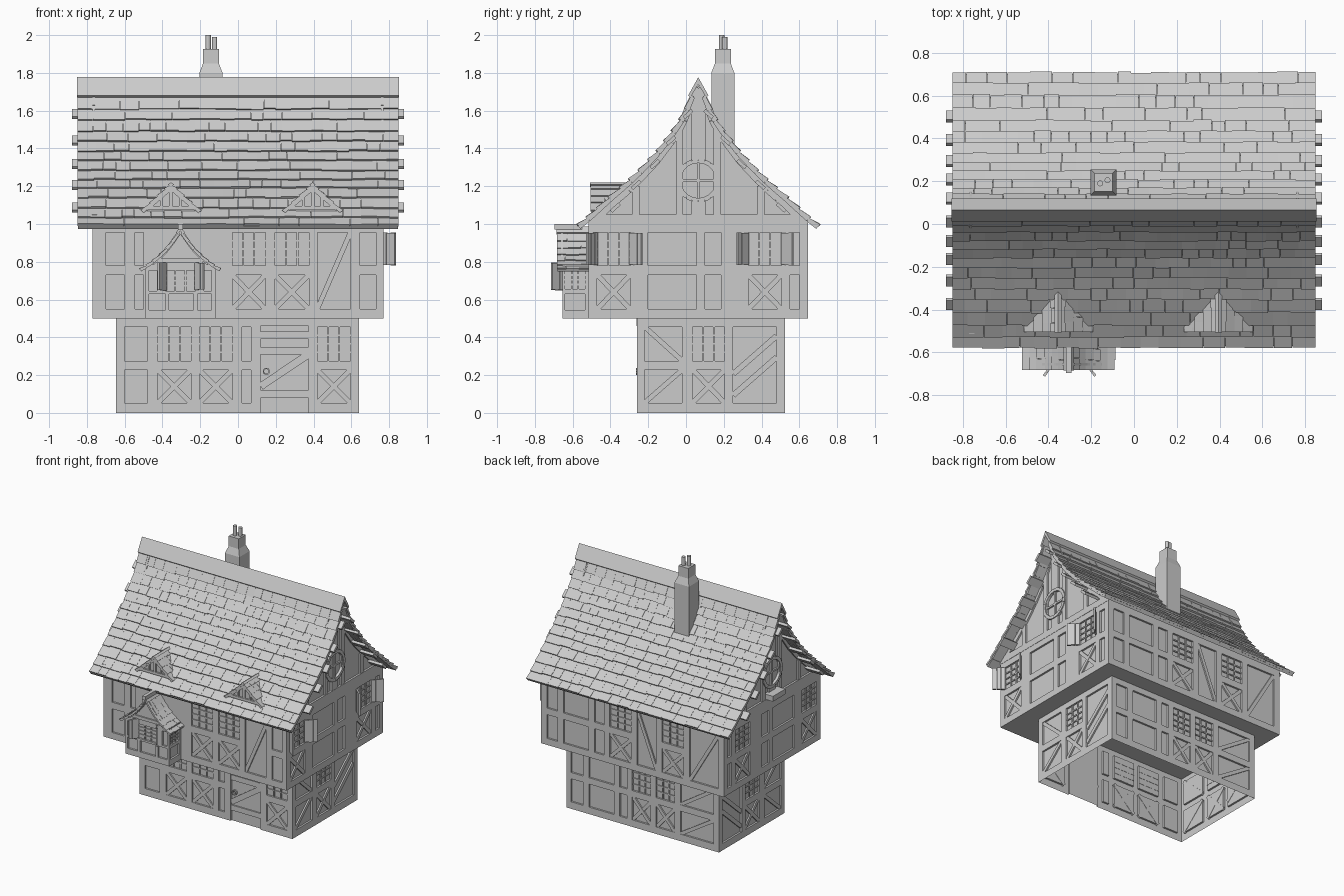
import bpy, bmesh, math, random
from mathutils import Vector as V

if "Cube" in bpy.data.objects:
    bpy.data.objects.remove(bpy.data.objects["Cube"])
random.seed(4)

def finish(bm, name, outward=None):
    bmesh.ops.remove_doubles(bm, verts=bm.verts, dist=1e-5) if outward else None
    bmesh.ops.recalc_face_normals(bm, faces=bm.faces)
    if outward:
        if sum(f.normal.dot(outward) * f.calc_area() for f in bm.faces) < 0:
            bmesh.ops.reverse_faces(bm, faces=bm.faces)
    me = bpy.data.meshes.new(name)
    bm.to_mesh(me); bm.free()
    ob = bpy.data.objects.new(name, me)
    bpy.context.collection.objects.link(ob)
    return ob

def hexa(bm, lo, hi):
    """Six-sided block from two matching quads."""
    a = [bm.verts.new(p) for p in lo]; b = [bm.verts.new(p) for p in hi]
    bm.faces.new(a); bm.faces.new(b[::-1])
    for i in range(4):
        j = (i + 1) % 4
        bm.faces.new((a[i], b[i], b[j], a[j]))

def box(bm, x0, x1, y0, y1, z0, z1):
    q = lambda z: [(x0, y0, z), (x1, y0, z), (x1, y1, z), (x0, y1, z)]
    hexa(bm, q(z0), q(z1))

def bar(bm, f, a, b, w, h0, h1):
    """Timber lying in a wall plane, between two (u, v) points."""
    a, b = V(a), V(b)
    d = (b - a).normalized(); n = V((-d.y, d.x)) * w / 2
    c = [a + n, a - n, b - n, b + n]
    hexa(bm, [f(p.x, p.y, h0) for p in c], [f(p.x, p.y, h1) for p in c])

# wall planes: (u, v, height out of the wall) -> point
def front(c): return lambda u, v, h: V((u, c - h, v))
def back(c): return lambda u, v, h: V((u, c + h, v))
def right(c): return lambda u, v, h: V((c + h, u, v))
def left(c): return lambda u, v, h: V((c - h, u, v))

def wall(name, f, u0, u1, v0, v1, panels):
    """Timber-framed wall: recessed panels, braces (x / \\ =) and lattices (w)."""
    us = sorted({u0, u1, *[k for p in panels for k in p[:2]]})
    vs = sorted({v0, v1, *[k for p in panels for k in p[2:4]]})
    def depth(i, j):
        u, v = (us[i] + us[i+1]) / 2, (vs[j] + vs[j+1]) / 2
        return -0.014 if any(p[0] < u < p[1] and p[2] < v < p[3] for p in panels) else 0.0
    bm = bmesh.new()
    quad = lambda *ps: bm.faces.new([bm.verts.new(f(*p)) for p in ps])
    for i in range(len(us) - 1):
        for j in range(len(vs) - 1):
            a, b, c, d, h = us[i], us[i+1], vs[j], vs[j+1], depth(i, j)
            quad((a, c, h), (b, c, h), (b, d, h), (a, d, h))
            if i + 2 < len(us) and depth(i+1, j) != h:
                k = depth(i+1, j); quad((b, c, h), (b, d, h), (b, d, k), (b, c, k))
            if j + 2 < len(vs) and depth(i, j+1) != h:
                k = depth(i, j+1); quad((a, d, h), (b, d, h), (b, d, k), (a, d, k))
    finish(bm, name, f(0, 0, 1) - f(0, 0, 0))
    bm = bmesh.new()
    for a, b, c, d, kind in panels:
        if kind in ('x', '/'): bar(bm, f, (a, c), (b, d), .026, -.016, -.003)
        if kind in ('x', '\\'): bar(bm, f, (a, d), (b, c), .026, -.016, -.004)
        if kind == '=':
            for t in (.1, .38):
                bar(bm, f, (a, c + t * (d-c)), (b, c + (t + .5) * (d-c)), .03, -.016, -.003)
        if kind == 'w':
            for t in (1/3, 2/3): bar(bm, f, (a + t*(b-a), c), (a + t*(b-a), d), .009, -.016, -.006)
            for t in (.25, .5, .75): bar(bm, f, (a, c + t*(d-c)), (b, c + t*(d-c)), .009, -.016, -.007)
    finish(bm, name + "_braces")

def cols(z, *items):
    """Two-row columns (u0, u1, low kind, top kind); 't' on top makes one tall panel."""
    out = []
    for a, b, lo, hi in items:
        if hi == 't': out.append((a, b, z[0], z[3], lo))
        else: out += [(a, b, z[0], z[1], lo), (a, b, z[2], z[3], hi)]
    return out
ZL, ZU = (.053, .228, .276, .456), (.55, .73, .78, .955)

# lower storey
wall("lower_front_wall", front(-.26), -.645, .64, 0, .5, cols(ZL, (-.6, -.48, '', ''), (-.425, -.25, 'x', 'w'),
     (-.205, -.03, 'x', 'w'), (.02, .07, '', ''), (.42, .595, 'x', 'w')) + [(.12, .373, 0, .46, '')])
wall("lower_back_wall", back(.525), -.645, .64, 0, .5, cols(ZL, (.5, .6, '', ''), (.24, .45, '', ''), (.13, .19, '', ''),
     (-.07, .085, 'x', 'w'), (-.27, -.115, 'x', 'w'), (-.6, -.32, '\\', '\\')))
side = cols(ZL, (-.22, -.02, '/', '\\'), (.035, .205, 'x', 'w'), (.25, .48, '=', 't'))
wall("lower_right_wall", right(.64), -.26, .525, 0, .5, side)
wall("lower_left_wall", left(-.645), -.26, .525, 0, .5, side)

# upper storey
wall("upper_front_wall", front(-.515), -.77, .77, .5, 1.01, cols(ZU, (-.70, -.60, '', ''), (-.545, -.5, '', ''),
     (-.03, .145, 'x', 'w'), (.195, .375, 'x', 'w'), (.42, .595, '/', 't'), (.645, .73, '', '')))
wall("upper_back_wall", back(.645), -.77, .77, .5, 1.01, cols(ZU, (.63, .72, '', ''), (.37, .58, '', ''), (.24, .32, '', ''),
     (.01, .19, 'x', 'w'), (-.2, -.04, '/', 't'), (-.43, -.25, 'x', 'w'), (-.72, -.48, '\\', 't')))
side = cols(ZU, (-.47, -.295, 'x', 'w'), (-.2, .055, '', ''), (.1, .185, '', ''), (.33, .505, 'x', 'w'), (.55, .6, '', ''))
wall("upper_right_wall", right(.77), -.515, .645, .5, 1.01, side)
wall("upper_left_wall", left(-.77), -.515, .645, .5, 1.01, side)
bm = bmesh.new()
box(bm, -.77, .77, -.515, .645, .5, .506)
finish(bm, "upper_floor")

# door
f = front(-.26); bm = bmesh.new()
for z in (.1, .33, .41): bar(bm, f, (.12, z), (.373, z), .04, -.014, -.004)
bar(bm, f, (.12, .14), (.373, .31), .04, -.014, -.005)
for k in range(1, 4): bar(bm, f, (.12 + k*.063, .46), (.12 + k*.063, .5), .01, -.005, .003)
for k in range(10):
    p = [(.15 + .016*math.cos(t), .22 + .016*math.sin(t)) for t in (k*math.tau/10, (k+1)*math.tau/10)]
    bar(bm, f, *p, .007, -.014, .004)
finish(bm, "door_boards_and_ring")

# roofs
def tiled_roof(name, pts, top, a0, a1, width, t, f):
    """Rows of loose tiles over a curved deck; pts are (half-width, z) from eave upward."""
    tiles, deck = bmesh.new(), bmesh.new()
    for s in (-1, 1):
        for p, q in zip(pts, pts[1:]):
            p, q = V(p), V(q); d = (q - p).normalized(); n = V((d.y, -d.x))
            P, Q = p - n*t, q - n*t
            sec = [P, Q, Q - n*t*1.2, P - n*t*1.2]
            hexa(deck, [f(a0+.004, s*c.x, c.y) for c in sec], [f(a1-.004, s*c.x, c.y) for c in sec])
            a = a0
            while a < a1 - 1e-4:
                b = a + width * random.uniform(.7, 1.3)
                if a1 - b < width * .5: b = a1
                e = p - d * random.uniform(-.004, .004) + n * random.uniform(-.002, .001)
                g = q + d*.006 - n*t*.8
                sec = [e, g, g - n*t, e - n*t]
                hexa(tiles, [f(a, s*c.x, c.y) for c in sec], [f(b - .001, s*c.x, c.y) for c in sec])
                a = b
        l = V(pts[-1]) + V((.004, 0))
        sec = [V((0, top)), l, l - V((.012, .01)), V((0, top - 2.5*t))]
        hexa(deck, [f(a0-.003, s*c.x, c.y) for c in sec], [f(a1+.003, s*c.x, c.y) for c in sec])
    finish(tiles, name + "_tiles"); finish(deck, name + "_deck_and_ridge")

R = [(.645, 1.0), (.595, 1.04), (.54, 1.09), (.48, 1.145), (.42, 1.197), (.37, 1.241), (.32, 1.289), (.27, 1.342),
     (.225, 1.39), (.185, 1.443), (.145, 1.496), (.105, 1.556), (.077, 1.61), (.05, 1.68)]
tiled_roof("main_roof", R, 1.777, -.85, .85, .085, .015, lambda a, d, z: (a, .065 + d, z))
bm = bmesh.new()
for s in (-1, 1):
    for d, z in ((.06, 1.575), (.15, 1.435), (.235, 1.31), (.335, 1.2), (.445, 1.08)):
        z += .012
        sec = [(d-.022, z+.022), (d+.022, z-.018), (d+.01, z-.032), (d-.034, z+.008)]
        hexa(bm, [(-.88, .065 + s*a, b) for a, b in sec], [(.88, .065 + s*a, b) for a, b in sec])
finish(bm, "roof_purlins")

# gables
for name, f in (("right", right(.757)), ("left", left(-.757))):
    prof = [(.58, 1.0)] + [(d, z - .045) for d, z in R[2:]] + [(0, 1.735)]
    bm = bmesh.new()
    bm.faces.new([bm.verts.new(f(.065 + d, z, 0)) for d, z in prof] +
                 [bm.verts.new(f(.065 - d, z, 0)) for d, z in prof[-2::-1]])
    finish(bm, name + "_gable_wall", f(0, 0, 1) - f(0, 0, 0))
    bm = bmesh.new()
    bar(bm, f, (-.515, 1.025), (.645, 1.025), .05, -.01, .015)
    for s in (-1, 1):
        for a, b in zip(prof[1:], prof[2:]):
            bar(bm, f, (.065 + s*a[0], a[1] - .015), (.065 + s*b[0], b[1] - .015), .04, 0, .012)
        bar(bm, f, (.065 + s*.33, 1.05), (.065 + s*.33, 1.2), .04, 0, .013)
        bar(bm, f, (.065 + s*.1, 1.05), (.065 + s*.1, 1.5), .038, 0, .013)
    bar(bm, f, (.065, 1.34), (.065, 1.7), .075, 0, .014)
    bar(bm, f, (.065, 1.05), (.065, 1.12), .075, 0, .014)
    for k in range(20):
        p = [(.065 + .105*math.cos(t), 1.23 + .105*math.sin(t)) for t in (k*math.tau/20, (k+1)*math.tau/20)]
        bar(bm, f, *p, .024, 0, .02)
    bar(bm, f, (.065, 1.13), (.065, 1.33), .014, 0, .012)
    bar(bm, f, (-.035, 1.23), (.165, 1.23), .014, 0, .011)
    finish(bm, name + "_gable_timbers")
bm = bmesh.new()
box(bm, -.83, -.757, -.01, .14, 1.05, 1.09)
finish(bm, "left_gable_ledge")

# dormers
for i, xc in enumerate((-.355, .395)):
    prof = [(.16, 1.075), (.115, 1.115), (.075, 1.152), (.035, 1.19), (.012, 1.21)]
    tiled_roof(f"dormer_{i+1}_roof", prof, 1.22, -.505, -.3, .06, .01, lambda a, d, z: (xc + d, a, z))
    f = front(-.485); bm = bmesh.new()
    bm.faces.new([bm.verts.new(f(xc + u, v, 0)) for u, v in ((-.14, 1.06), (.14, 1.06), (0, 1.2))])
    finish(bm, f"dormer_{i+1}_wall", V((0, -1, 0)))
    bm = bmesh.new()
    bar(bm, f, (xc-.13, 1.085), (xc+.13, 1.085), .02, 0, .012)
    bar(bm, f, (xc, 1.08), (xc, 1.2), .018, 0, .01)
    for s in (-1, 1):
        bar(bm, f, (xc + s*.13, 1.08), (xc, 1.19), .022, 0, .014)
        bar(bm, f, (xc + s*.05, 1.09), (xc + s*.05, 1.15), .014, 0, .009)
    finish(bm, f"dormer_{i+1}_timbers")

# bay window
wall("bay_front_wall", front(-.655), -.49, -.12, .5, .77, [(-.47, -.385, .545, .63, ''), (-.365, -.235, .545, .63, ''),
     (-.215, -.14, .545, .63, ''), (-.385, -.225, .645, .755, 'w'), (-.47, -.43, .645, .755, ''), (-.18, -.14, .645, .755, '')])
bay = [(-.64, -.535, .545, .63, ''), (-.64, -.535, .655, .755, 'w')]
wall("bay_right_wall", right(-.12), -.655, -.515, .5, .785, bay)
wall("bay_left_wall", left(-.49), -.655, -.515, .5, .785, bay)
xc = -.305
prof = [(.217, .767), (.185, .785), (.15, .81), (.115, .84), (.08, .875), (.05, .912), (.02, .955)]
tiled_roof("bay_roof", prof, .987, -.683, -.5, .06, .009, lambda a, d, z: (xc + d, a, z))
f = front(-.65); bm = bmesh.new()
low = [(.185, .765)] + [(d, z - .02) for d, z in prof[2:]] + [(0, .965)]
bm.faces.new([bm.verts.new(f(xc + d, z, 0)) for d, z in low] + [bm.verts.new(f(xc - d, z, 0)) for d, z in low[-2::-1]])
finish(bm, "bay_gable_wall", V((0, -1, 0)))
bm = bmesh.new()
for s in (-1, 1):
    for a, b in zip(low[1:], low[2:]):
        bar(bm, f, (xc + s*a[0], a[1]), (xc + s*b[0], b[1]), .022, 0, .012)
bar(bm, f, (xc-.12, .805), (xc+.12, .805), .024, 0, .01)
box(bm, -.49, -.12, -.655, -.515, .5, .506)
box(bm, xc-.013, xc+.013, -.697, -.55, .972, 1.0)
finish(bm, "bay_timbers_and_floor")

# shutters
def shutter(p, q, z0, z1):
    p, q = V(p), V(q); d = (q - p).normalized(); n = V((-d.y, d.x)) * .006
    for k in range(3):
        a, b = p.lerp(q, k/3), p.lerp(q, (k+.94)/3)
        c = [a + n, b + n, b - n, a - n]; e = random.uniform(0, .008)
        hexa(bm, [(*v, z0 + e) for v in c], [(*v, z1 - e/2) for v in c])
bm = bmesh.new()
for y, e in ((-.47, -.055), (-.297, .065), (.33, -.06), (.507, .06)):
    shutter((.768, y), (.833, y + e), .78, .955)
shutter((-.38, -.653), (-.422, -.712), .648, .797)
shutter((-.225, -.653), (-.18, -.712), .648, .797)
finish(bm, "shutters")

# chimney
cx, cy = -.143, .195
sq = lambda r, z: [(cx-r, cy-r, z), (cx+r, cy-r, z), (cx+r, cy+r, z), (cx-r, cy+r, z)]
bm = bmesh.new()
for a, b, z0, z1 in ((.061, .061, 1.4, 1.8), (.061, .042, 1.8, 1.85), (.042, .042, 1.85, 1.927)):
    hexa(bm, sq(a, z0), sq(b, z1))
finish(bm, "chimney_stack")
for i, (x, y, h) in enumerate(((-.158, .19, 2.0), (-.124, .205, 1.99))):
    bpy.ops.mesh.primitive_cylinder_add(vertices=12, radius=.014, depth=h - 1.9, location=(x, y, (h + 1.9) / 2))
    bpy.context.object.name = f"chimney_pot_{i+1}"
